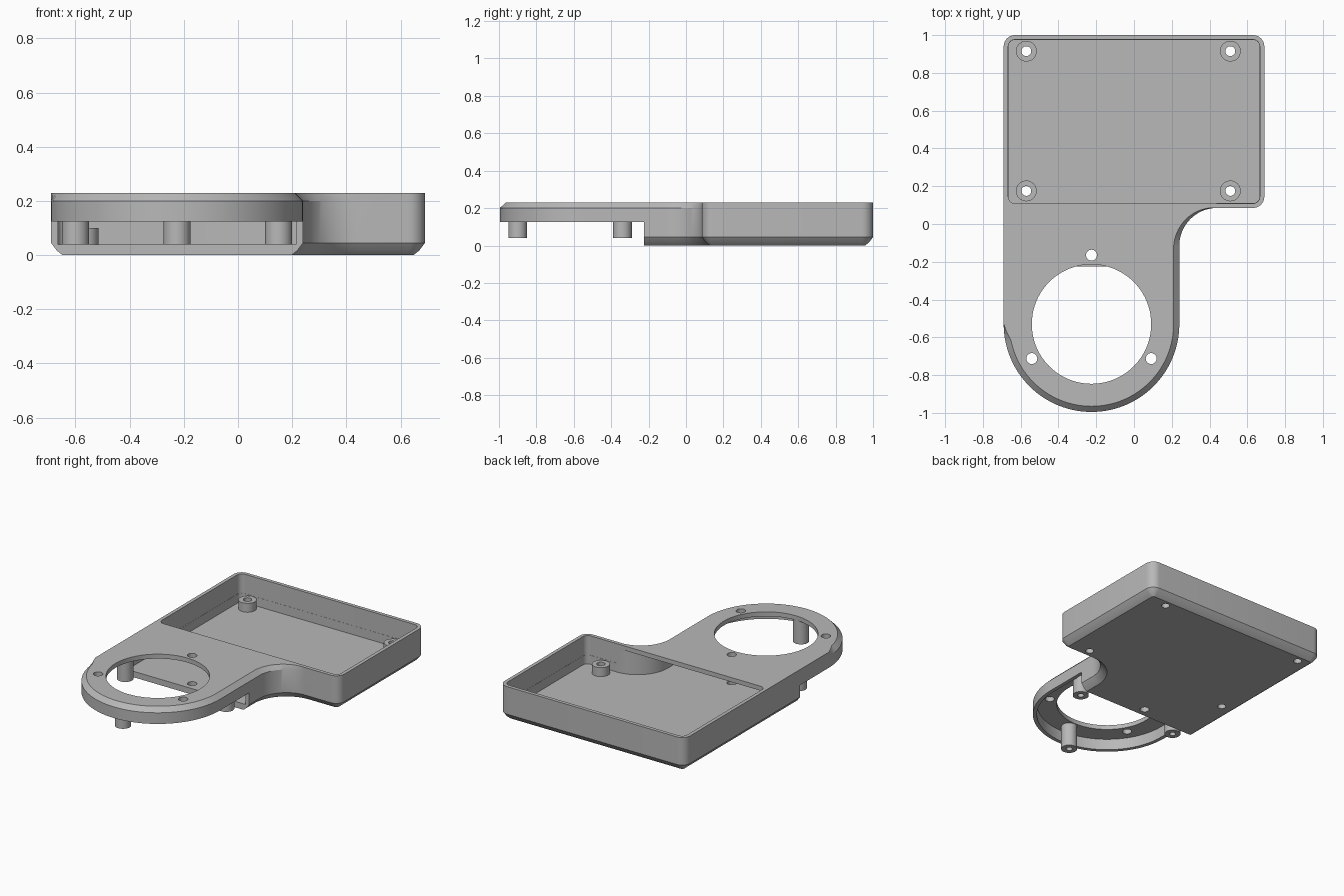
import bpy, bmesh
from math import cos, sin, radians

if "Cube" in bpy.data.objects:
    bpy.data.objects.remove(bpy.data.objects["Cube"])

grey = bpy.data.materials.new("plain grey")
grey.use_nodes = True
grey.diffuse_color = (0.48, 0.48, 0.48, 1)
grey.node_tree.nodes["Principled BSDF"].inputs["Base Color"].default_value = grey.diffuse_color

WALL, TOP, FLOOR = 0.025, 0.23, 0.04
RING_X, RING_Y = -0.225, -0.53


def loft(name, rings, cap=True, loop=False):
    """Skin a stack of equal-sized point rings into one object."""
    bm = bmesh.new()
    rows = [[bm.verts.new(p) for p in ring] for ring in rings]
    n = len(rows[0])
    pairs = list(zip(rows, rows[1:])) + ([(rows[-1], rows[0])] if loop else [])
    for a, b in pairs:
        for i in range(n):
            j = (i + 1) % n
            bm.faces.new((a[i], a[j], b[j], b[i]))
    if cap and not loop:
        bm.faces.new(rows[0][::-1])
        bm.faces.new(rows[-1])
    bmesh.ops.recalc_face_normals(bm, faces=bm.faces)
    mesh = bpy.data.meshes.new(name)
    bm.to_mesh(mesh)
    bm.free()
    mesh.materials.append(grey)
    obj = bpy.data.objects.new(name, mesh)
    bpy.context.collection.objects.link(obj)
    return obj


def arc(cx, cy, r, start, end, n, z, fade=None):
    """Arc points; fade(t) gives an extra radius change along the arc."""
    pts = []
    for i in range(n + 1):
        t = i / n
        a = radians(start + (end - start) * t)
        q = r + (fade(t) if fade else 0)
        pts.append((cx + q * cos(a), cy + q * sin(a), z))
    return pts


def outline(inset, z, bevel=0):
    """Box with a rounded arm; bevel trims only the arm's free edge."""
    c, r = 0.06, 0.06 - inset
    return (arc(0.69 - c, 0.085 + c, r, -90, 0, 8, z)
            + arc(0.69 - c, 1 - c, r, 0, 90, 8, z)
            + arc(-0.69 + c, 1 - c, r, 90, 180, 8, z)
            + arc(RING_X, RING_Y, 0.465 - inset, 180, 360, 64, z,
                  lambda t: -bevel * min(1, t * 16))
            + arc(0.44, -0.115, 0.2 + inset, 180, 90, 20, z,
                  lambda t: bevel * (1 - t)))


def tray_outline(inset, z):
    c, r = 0.06, 0.06 - inset
    return (arc(0.69 - c, 0.085 + c, r, -90, 0, 8, z)
            + arc(0.69 - c, 1 - c, r, 0, 90, 8, z)
            + arc(-0.69 + c, 1 - c, r, 90, 180, 8, z)
            + arc(-0.69 + c, 0.085 + c, r, 180, 270, 8, z))


def circle(x, y, r, z, n=32):
    return arc(x, y, r, 0, 360, n, z)[:-1]


def rod(x, y, r, z0, z1, n=32):
    return loft("cutter", [circle(x, y, r, z0, n), circle(x, y, r, z1, n)])


def smooth(obj):
    bpy.ops.object.select_all(action='DESELECT')
    obj.select_set(True)
    bpy.context.view_layer.objects.active = obj
    bpy.ops.object.shade_smooth_by_angle(angle=radians(25))


def cut(obj, cutter):
    mod = obj.modifiers.new("cut", 'BOOLEAN')
    mod.operation, mod.solver, mod.object = 'DIFFERENCE', 'EXACT', cutter
    bpy.context.view_layer.objects.active = obj
    bpy.ops.object.modifier_apply(modifier=mod.name)
    bpy.data.objects.remove(cutter)


# Outer shell: chamfered base, straight wall, chamfered arm edge
shell = loft("housing_shell", [outline(0.042, 0), outline(0.02, 0.018), outline(0, 0.045),
                               outline(0, TOP - 0.03), outline(0, TOP, 0.03)])

# Hollow under the arm plate and through the box, then the open tray top
cut(shell, loft("cutter", [outline(WALL, FLOOR), outline(WALL, TOP - 0.03)]))
cut(shell, loft("cutter", [tray_outline(WALL - 0.001, 0.1), tray_outline(WALL - 0.001, 0.3)]))

# Underside of the ring stops well above the base
step = [(-1, -1.2), (1, -1.2), (1, -0.225), (-1, -0.225)]
cut(shell, loft("cutter", [[(x, y, z) for x, y in step] for z in (-0.1, 0.125)]))

# Large round opening and three small holes around it
cut(shell, rod(RING_X, RING_Y, 0.316, 0.1, 0.4, 80))
for angle in (90, 210, 330):
    a = radians(angle)
    cut(shell, rod(RING_X + 0.365 * cos(a), RING_Y + 0.365 * sin(a), 0.029, -0.1, 0.4))

# Screw bosses in the tray corners, with holes through the floor
for side, x in (("right", -0.57), ("left", 0.51)):
    for end, y in (("front", 0.175), ("back", 0.915)):
        cut(shell, rod(x, y, 0.026, -0.1, 0.08))
        smooth(loft(f"{end}_{side}_boss",
                    [circle(x, y, 0.055, FLOOR - 0.01), circle(x, y, 0.055, 0.1),
                     circle(x, y, 0.026, 0.1), circle(x, y, 0.026, FLOOR - 0.01)], loop=True))
smooth(shell)

# Posts hanging from the ring plate, with blind screw holes
for name, x, y in (("front_post", RING_X, -0.9), ("right_post", -0.6, -0.34),
                   ("left_post", 0.15, -0.34)):
    smooth(loft(name, [circle(x, y, 0.05, TOP - 0.025), circle(x, y, 0.05, FLOOR),
                       circle(x, y, 0.02, FLOOR), circle(x, y, 0.02, 0.14)]))
